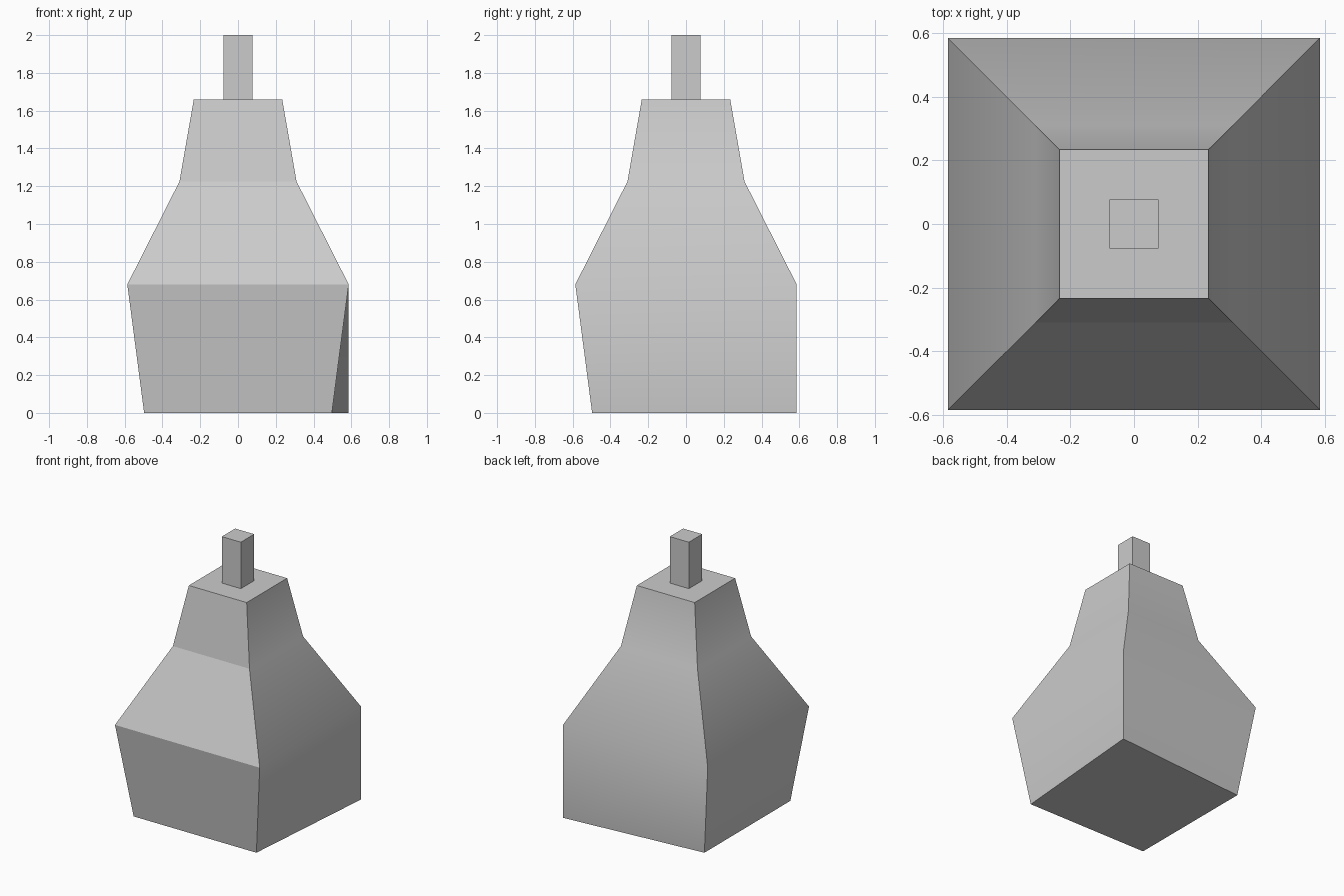
import bpy
import bmesh
from math import radians

default = bpy.data.objects.get("Cube")
if default:
    bpy.data.objects.remove(default, do_unlink=True)

grey = bpy.data.materials.new("light_grey")
grey.use_nodes = True
colour = (0.6, 0.6, 0.6, 1)
grey.diffuse_color = colour
grey.node_tree.nodes["Principled BSDF"].inputs["Base Color"].default_value = colour


def square_tower(name, profile, adjust=None):
    """Stack square rings of (half width, height) into a closed solid."""
    bm = bmesh.new()
    corners = [(-1, -1), (1, -1), (1, 1), (-1, 1)]
    rings = [[bm.verts.new((x * w, y * w, z)) for x, y in corners] for w, z in profile]
    if adjust:
        adjust(rings)
    for low, high in zip(rings, rings[1:]):
        for i in range(4):
            j = (i + 1) % 4
            bm.faces.new((low[i], low[j], high[j], high[i]))
    bm.faces.new(rings[0][::-1])
    bm.faces.new(rings[-1])
    bm.normal_update()
    # Smooth sides with crisp corners; the front stays faceted
    for face in bm.faces:
        face.smooth = face.normal.y > -0.5 and abs(face.normal.z) < 0.9
    for edge in bm.edges:
        edge.smooth = edge.calc_face_angle() < radians(45)
    mesh = bpy.data.meshes.new(name)
    bm.to_mesh(mesh)
    bm.free()
    mesh.materials.append(grey)
    obj = bpy.data.objects.new(name, mesh)
    bpy.context.collection.objects.link(obj)
    return obj


BELLY = 0.586


def straighten_back_left(rings):
    # One base corner drops straight down from the belly
    rings[0][2].co.xy = (BELLY, BELLY)


# Tapered body: base, belly, neck, top
square_tower("body", [(0.497, 0), (BELLY, 0.68), (0.31, 1.225), (0.234, 1.66)],
             straighten_back_left)

# Peg standing on the top
square_tower("peg", [(0.077, 1.66), (0.077, 2)])
